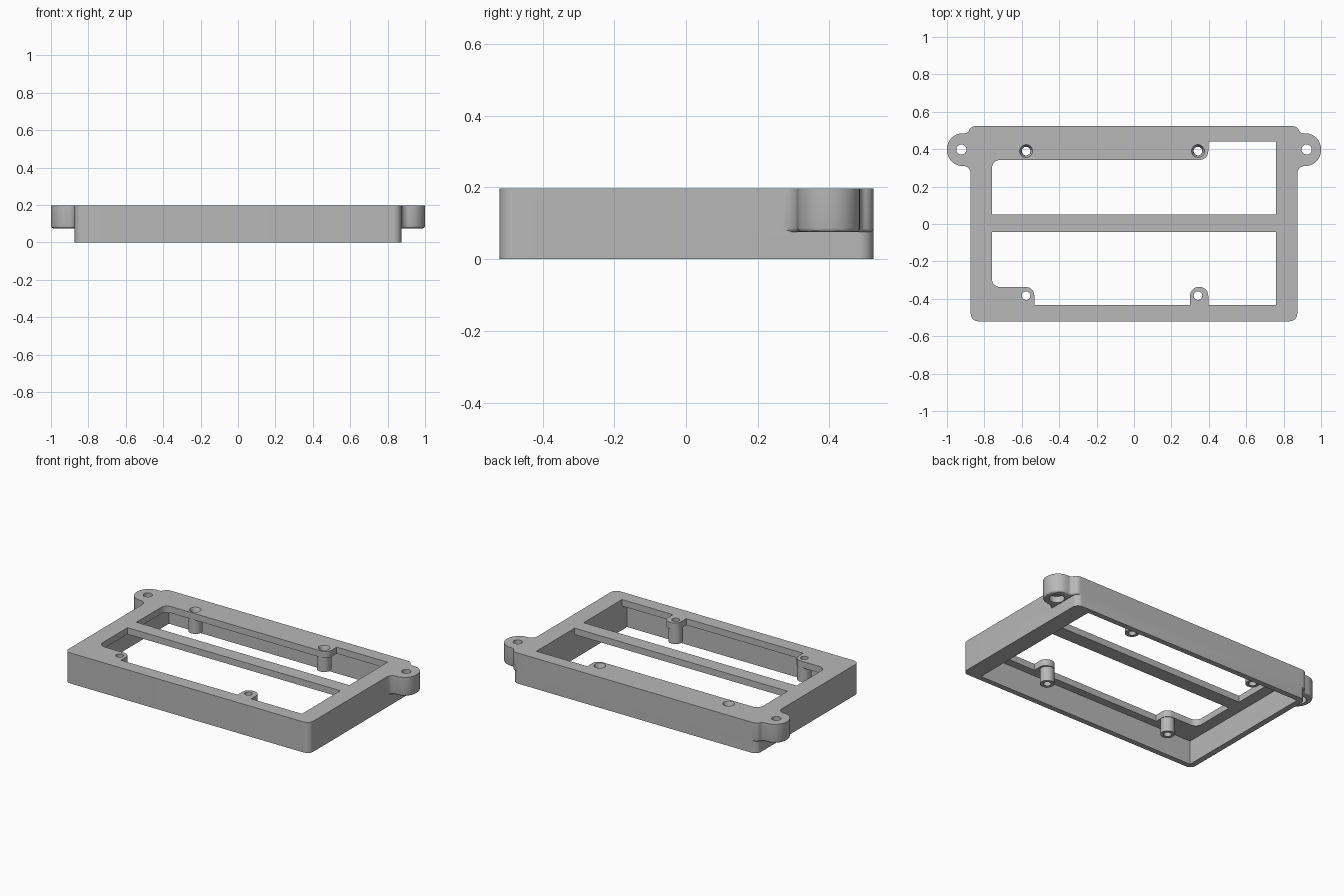
import bpy, bmesh, math
from mathutils import Vector

cube = bpy.data.objects.get("Cube")
if cube:
    bpy.data.objects.remove(cube, do_unlink=True)

grey = bpy.data.materials.new("plain grey")
grey.use_nodes = True
grey.diffuse_color = (0.48, 0.48, 0.48, 1)
grey.node_tree.nodes["Principled BSDF"].inputs["Base Color"].default_value = grey.diffuse_color

TOP, PLATE, EAR_Z, BOSS_Z = 0.197, 0.155, 0.075, 0.06


def rounded(points, steps=8):
    """Outline through (x, y, radius) corners with each corner filleted."""
    out = []
    for i, (x, y, r) in enumerate(points):
        p = Vector((x, y))
        if r == 0:
            out.append(p)
            continue
        a = (Vector(points[i - 1][:2]) - p).normalized()
        b = (Vector(points[(i + 1) % len(points)][:2]) - p).normalized()
        half = a.angle(b) / 2
        centre = p + (a + b).normalized() * (r / math.sin(half))
        start = p + a * (r / math.tan(half)) - centre
        end = p + b * (r / math.tan(half)) - centre
        first = math.atan2(start.y, start.x)
        turn = math.atan2(start.x * end.y - start.y * end.x, start.dot(end))
        for k in range(steps + 1):
            t = first + turn * k / steps
            out.append(centre + Vector((math.cos(t), math.sin(t))) * r)
    return out


def box(x0, x1, y0, y1, r=0):
    return rounded([(x0, y0, r), (x1, y0, r), (x1, y1, r), (x0, y1, r)])


def prism(name, outline, z0, z1, soft=0):
    """Upright solid from an outline, optionally with a softened lower edge."""
    bm = bmesh.new()
    low = [bm.verts.new((p.x, p.y, z0)) for p in outline]
    high = [bm.verts.new((p.x, p.y, z1)) for p in outline]
    base = bm.faces.new(low)
    bm.faces.new(high)
    for i in range(len(low)):
        bm.faces.new((low[i - 1], low[i], high[i], high[i - 1]))
    bmesh.ops.recalc_face_normals(bm, faces=bm.faces)
    if soft:
        bmesh.ops.bevel(bm, geom=base.edges[:], offset=soft, segments=3,
                        affect='EDGES', profile=0.5)
    return finish(name, bm)


def cone(name, x, y, z0, z1, r0, r1, sides=32):
    bm = bmesh.new()
    bmesh.ops.create_cone(bm, cap_ends=True, segments=sides, radius1=r0, radius2=r1, depth=z1 - z0)
    bmesh.ops.translate(bm, verts=bm.verts, vec=(x, y, (z0 + z1) / 2))
    return finish(name, bm)


def finish(name, bm):
    mesh = bpy.data.meshes.new(name)
    bm.to_mesh(mesh)
    bm.free()
    mesh.materials.append(grey)
    ob = bpy.data.objects.new(name, mesh)
    bpy.context.collection.objects.link(ob)
    return ob


def combine(target, tool, operation):
    bpy.context.view_layer.objects.active = target
    mod = target.modifiers.new(operation, 'BOOLEAN')
    mod.operation, mod.solver, mod.object = operation, 'EXACT', tool
    bpy.ops.object.modifier_apply(modifier=mod.name)
    bpy.data.objects.remove(tool, do_unlink=True)


# Outer block with a pocket open underneath
frame = prism("mounting_frame", box(-0.873, 0.873, -0.52, 0.523, 0.04), 0, TOP)

# Mounting ears on both sides near the back
ear = [(0.8, 0.523, 0), (0.872, 0.523, 0.035), (0.888, 0.485, 0.025), (1, 0.485, 0.084),
       (1, 0.31, 0.084), (0.873, 0.31, 0.04), (0.873, 0.25, 0), (0.8, 0.25, 0)]
for side in (1, -1):
    outline = rounded([(x * side, y, r) for x, y, r in ear])
    combine(frame, prism("ear", outline, EAR_Z, TOP, 0.012), 'UNION')

combine(frame, prism("pocket", box(-0.835, 0.76, -0.485, 0.488), -0.1, PLATE), 'DIFFERENCE')

# Two windows, leaving a bar between them and tabs around the bosses
back_window = [(-0.76, 0.05, 0), (0.76, 0.05, 0), (0.76, 0.44, 0), (0.397, 0.44, 0),
               (0.397, 0.343, 0.045), (-0.76, 0.343, 0.045)]
front_window = [(-0.76, -0.042, 0), (-0.76, -0.337, 0.045), (-0.533, -0.337, 0.045),
                (-0.533, -0.433, 0), (0.3, -0.433, 0), (0.3, -0.337, 0.045),
                (0.397, -0.337, 0.045), (0.397, -0.433, 0), (0.76, -0.433, 0), (0.76, -0.042, 0)]
for window in (back_window, front_window):
    combine(frame, prism("window", rounded(window), 0.1, 0.3), 'DIFFERENCE')

# Screw bosses under the plate, countersunk along the back
for x in (-0.577, 0.342):
    for y in (-0.383, 0.39):
        combine(frame, cone("boss", x, y, BOSS_Z, 0.175, 0.042, 0.042), 'UNION')
        combine(frame, cone("screw_hole", x, y, -0.1, 0.3, 0.023, 0.023), 'DIFFERENCE')
        if y > 0:
            combine(frame, cone("countersink", x, y, 0.17, 0.21, 0.023, 0.04), 'DIFFERENCE')

# Ear holes with a wider recess underneath
for x in (-0.923, 0.923):
    combine(frame, cone("ear_hole", x, 0.398, -0.1, 0.3, 0.027, 0.027), 'DIFFERENCE')
    combine(frame, cone("ear_recess", x, 0.398, 0.03, 0.115, 0.045, 0.045), 'DIFFERENCE')

bpy.ops.object.select_all(action='DESELECT')
frame.select_set(True)
bpy.context.view_layer.objects.active = frame
bpy.ops.object.shade_smooth_by_angle(angle=math.radians(30))
